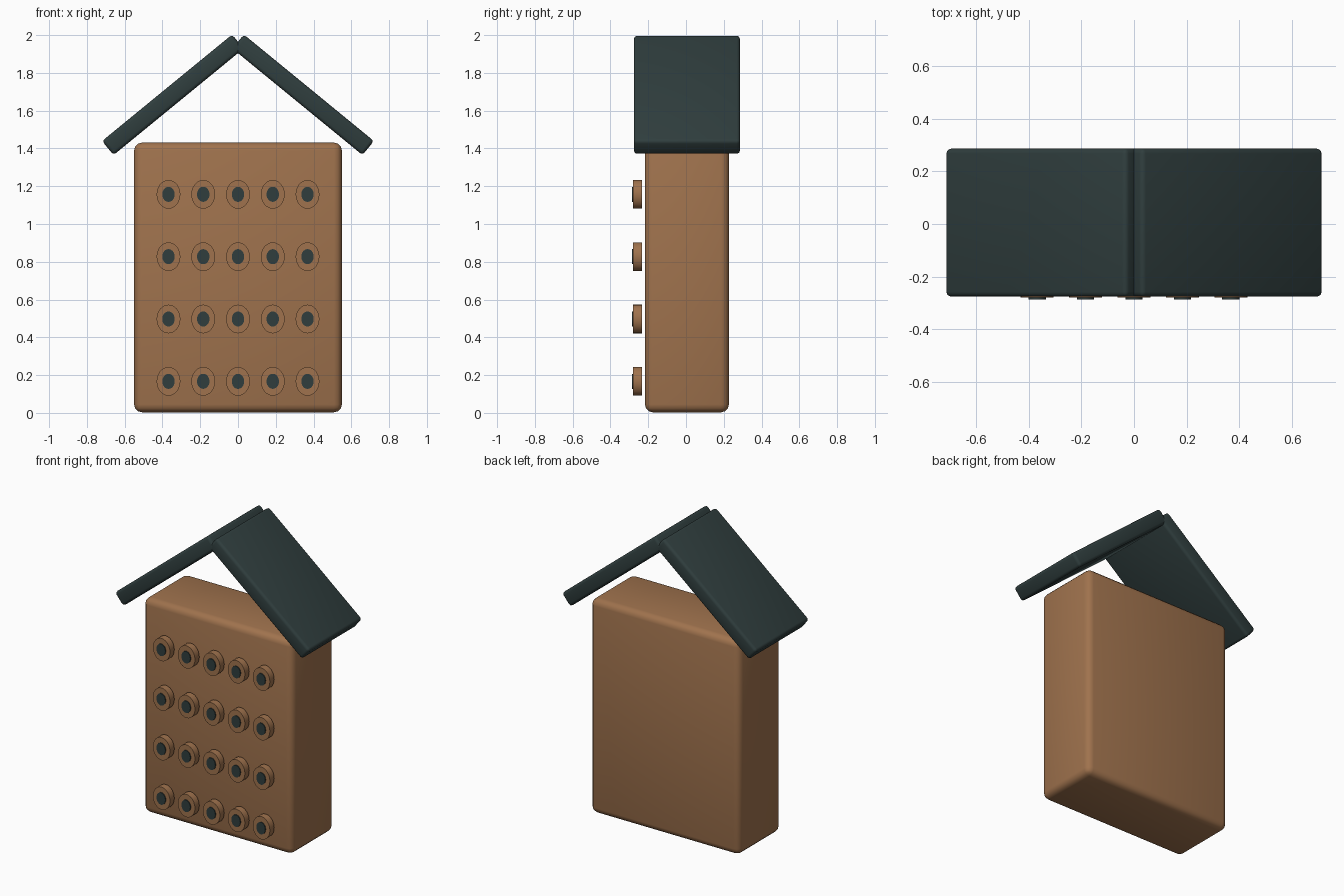
import bpy, math

if "Cube" in bpy.data.objects:
    bpy.data.objects.remove(bpy.data.objects["Cube"])

def material(name, rgb):
    m = bpy.data.materials.new(name)
    m.diffuse_color = (*rgb, 1)
    m.use_nodes = True
    m.node_tree.nodes["Principled BSDF"].inputs["Base Color"].default_value = m.diffuse_color
    return m

wood = material("warm_wood", (0.35, 0.17, 0.075))
slate = material("dark_slate", (0.029, 0.048, 0.048))
CY = 0.005  # depth centre of body and roof

def finish(ob, name, mat):
    ob.name = name
    ob.data.materials.append(mat)
    bpy.ops.object.shade_smooth_by_angle(angle=math.radians(35))
    return ob

def rounded_box(name, loc, size, bevel, mat, tilt=0):
    bpy.ops.mesh.primitive_cube_add(size=1, location=loc)
    ob = bpy.context.object
    ob.scale = size
    bpy.ops.object.transform_apply(location=False, rotation=False, scale=True)
    ob.rotation_euler.y = tilt
    mod = ob.modifiers.new("soft_edges", 'BEVEL')
    mod.width, mod.segments = bevel, 3
    bpy.ops.object.modifier_apply(modifier=mod.name)
    return finish(ob, name, mat)

def oval_disc(name, x, z, rx, rz, y0, y1, mat):
    # elliptical cylinder along y
    bpy.ops.mesh.primitive_cylinder_add(vertices=24, radius=1, depth=1,
                                        location=(x, (y0 + y1) / 2, z),
                                        rotation=(math.pi / 2, 0, 0))
    ob = bpy.context.object
    ob.scale = (rx, rz, y1 - y0)
    bpy.ops.object.transform_apply(location=False, rotation=True, scale=True)
    return finish(ob, name, mat)

# house body
rounded_box("body", (0, CY, 0.717), (1.10, 0.445, 1.428), 0.042, wood)

# two tilted roof panels meeting at the ridge
for side, label in ((-1, "left"), (1, "right")):
    rounded_box(f"roof_{label}", (side * 0.345, CY, 1.684),
                (0.89, 0.562, 0.096), 0.018, slate, side * math.radians(39.3))

# grid of nesting tubes on the front
for row in range(4):
    for col in range(5):
        x, z = (col - 2) * 0.184, 0.167 + row * 0.33
        oval_disc(f"tube_{row}_{col}", x, z, 0.063, 0.076, -0.28, -0.234, wood)
        oval_disc(f"tube_hole_{row}_{col}", x, z, 0.033, 0.040, -0.286, -0.26, slate)
